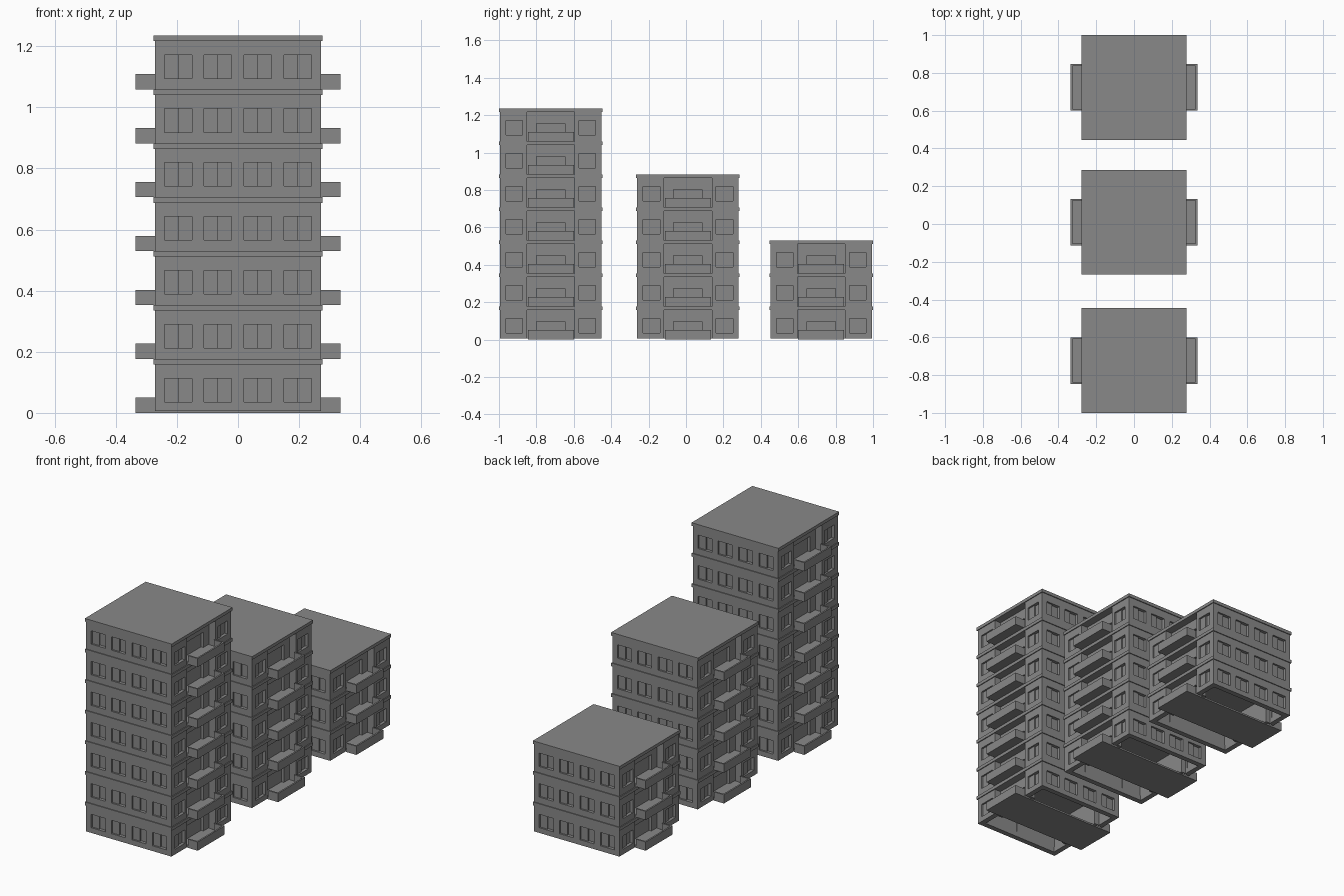
import bpy, bmesh
from math import pi
from mathutils import Matrix, Vector

cube = bpy.data.objects.get("Cube")
if cube:
    bpy.data.objects.remove(cube, do_unlink=True)

grey = bpy.data.materials.new("concrete_grey")
grey.use_nodes = True
grey.diffuse_color = (0.25, 0.25, 0.25, 1)
grey.node_tree.nodes["Principled BSDF"].inputs["Base Color"].default_value = (0.25, 0.25, 0.25, 1)

STOREY = 1.235 / 7
WALL = 0.272        # half width of the walls
SLAB = 0.277        # half width of the floor slabs
THICK = 0.03        # wall thickness
SILL, HEAD, TOP = 0.036, 0.113, 0.16
OPENING = 0.128     # half width of the balcony recess
RECESS = 0.04
WINDOW = 0.045      # pane width
CENTRES = (-0.195, -0.067, 0.065, 0.195)


def box(bm, x, y, z, place):
    """Add a box from three (low, high) ranges, moved by a matrix."""
    size = Vector((x[1] - x[0], y[1] - y[0], z[1] - z[0]))
    mid = Vector((x[0] + x[1], y[0] + y[1], z[0] + z[1])) / 2
    bmesh.ops.create_cube(bm, size=1, matrix=place @ Matrix.Translation(mid) @ Matrix.Diagonal(size).to_4x4())


def window_wall(walls, panes, start, end, centres, low, place):
    """Wall facing -y: sill, lintel and piers, with sliding panes set back."""
    depth = (-WALL, -WALL + THICK)
    box(walls, (start, end), depth, (low, SILL), place)
    box(walls, (start, end), depth, (HEAD, TOP), place)
    left = start
    for c in centres:
        box(walls, (left, c - WINDOW), depth, (SILL, HEAD), place)
        left = c + WINDOW
        for x, inset in ((c - WINDOW, 0.01), (c, 0.018)):
            box(panes, (x, x + WINDOW), (-WALL + inset, -WALL + THICK - 0.002), (SILL, HEAD), place)
    box(walls, (left, end), depth, (SILL, HEAD), place)


def balcony_recess(walls, low, place):
    """Recess facing -y with a set-back doorway."""
    back = -WALL + RECESS
    depth = (back, back + 0.02)
    for s in (-1, 1):
        box(walls, sorted((s * OPENING, s * (OPENING + 0.01))), (-WALL + 0.001, back + 0.02), (low, TOP), place)
        box(walls, sorted((s * 0.076, s * OPENING)), depth, (low, TOP), place)
    box(walls, (-0.076, 0.076), depth, (0.098, TOP), place)
    box(walls, (-0.076, 0.076), (back + 0.015, back + 0.02), (low, 0.098), place)


def balcony_parapet(bm, place):
    """Open-topped trough railing on the -y side."""
    out, half, t, h = 0.335, 0.123, 0.009, 0.05
    box(bm, (-half, half), (-out, -out + t), (0, h), place)
    for s in (-1, 1):
        box(bm, sorted((s * half, s * (half - t))), (-out + t, -WALL), (0, h), place)


def finish(bm, name):
    mesh = bpy.data.meshes.new(name)
    bm.to_mesh(mesh)
    bm.free()
    mesh.materials.append(grey)
    bpy.context.collection.objects.link(bpy.data.objects.new(name, mesh))


def tower(name, y, storeys):
    walls, panes, slabs, balconies = (bmesh.new() for _ in range(4))
    for floor in range(storeys):
        base = Matrix.Translation((0, y, floor * STOREY))
        low = 0 if floor else 0.006
        # ceiling slab with a thin overhang
        box(slabs, (-SLAB, SLAB), (-SLAB, SLAB), (TOP - 0.002, STOREY), base)
        # floor strip running from balcony to balcony
        box(balconies, (-0.335, 0.335), (-0.122, 0.122), (0, 0.01), base)
        for turn in (0, pi):
            front = base @ Matrix.Rotation(turn, 4, "Z")
            side = base @ Matrix.Rotation(turn + pi / 2, 4, "Z")
            window_wall(walls, panes, -WALL, WALL, CENTRES, low, front)
            window_wall(walls, panes, -WALL, -OPENING, CENTRES[:1], low, side)
            window_wall(walls, panes, OPENING, WALL, CENTRES[3:], low, side)
            balcony_recess(walls, low, side)
            balcony_parapet(balconies, side)
    finish(walls, name + "_walls")
    finish(panes, name + "_window_panes")
    finish(slabs, name + "_floor_slabs")
    finish(balconies, name + "_balconies")


tower("tall_block", -0.723, 7)
tower("middle_block", 0.01, 5)
tower("short_block", 0.723, 3)
